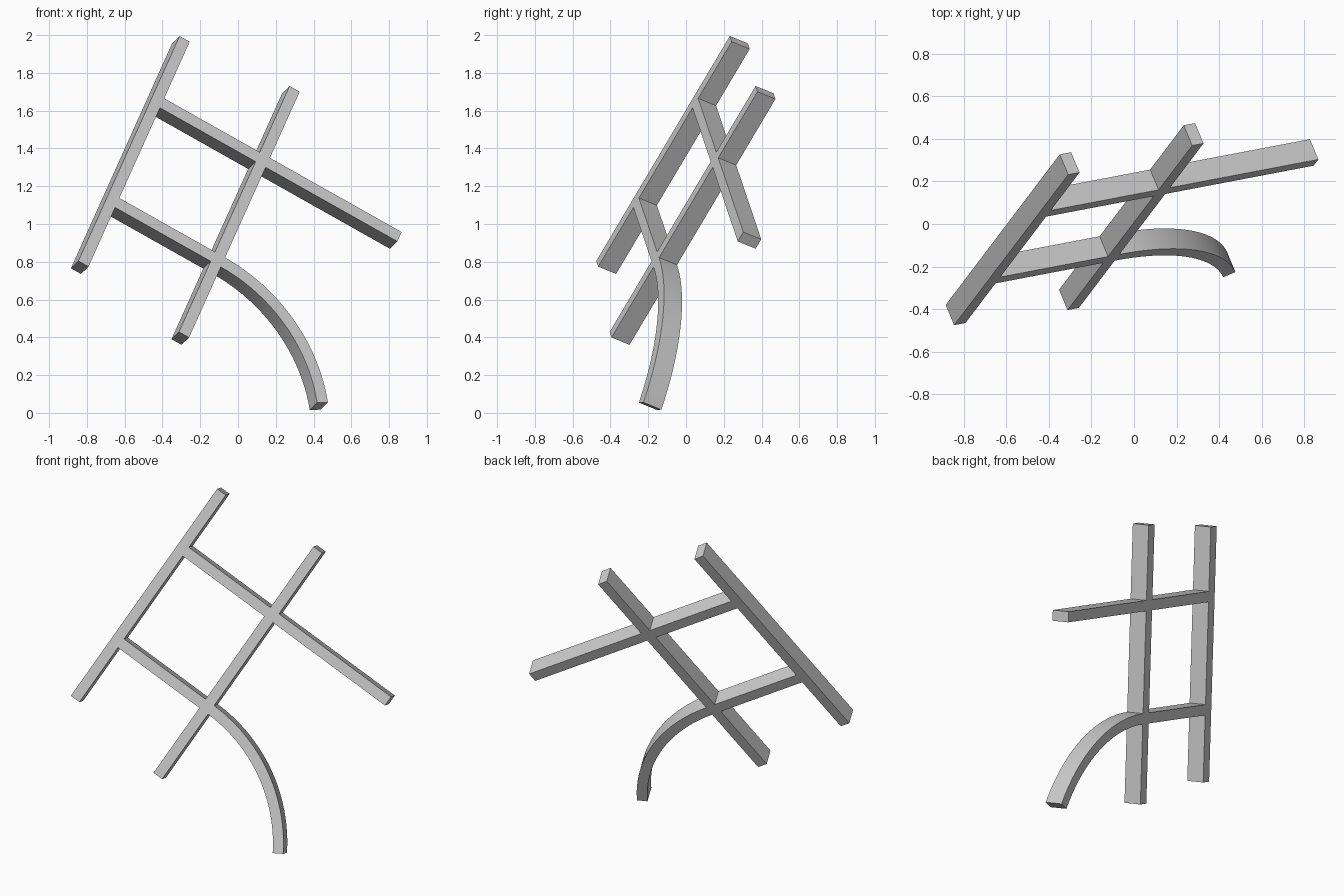
import bpy
import bmesh
from math import sin, cos, radians
from mathutils import Matrix, Vector

cube = bpy.data.objects.get("Cube")
if cube:
    bpy.data.objects.remove(cube)

WIDTH, DEPTH = 0.062, 0.11
HALF = WIDTH / 2

# Tilted frame: X runs along the rungs, Y up the rails, Z out of the front
along = Vector((0.36, 0.475, 0.80)).normalized()
across = Vector((0.859, 0.163, -0.485))
across = (across - along * across.dot(along)).normalized()
outward = across.cross(along)
frame = Matrix((across, along, outward)).transposed().to_4x4()
frame.translation = (-0.309, 0.232, 1.995)

grey = bpy.data.materials.new("plain_grey")
grey.use_nodes = True
colour = (0.6, 0.6, 0.6, 1)
grey.diffuse_color = colour
grey.node_tree.nodes["Principled BSDF"].inputs["Base Color"].default_value = colour


def bar(name, path):
    """Sweep the rectangular bar section along (x, y, heading) stations."""
    bm = bmesh.new()
    rings = []
    for x, y, heading in path:
        side = Vector((-sin(heading), cos(heading), 0)) * HALF
        mid = Vector((x, y, 0))
        back = Vector((0, 0, -DEPTH))
        rings.append([bm.verts.new(p) for p in
                      (mid - side, mid + side, mid + side + back, mid - side + back)])
    for a, b in zip(rings, rings[1:]):
        for i in range(4):
            j = (i + 1) % 4
            bm.faces.new((a[i], a[j], b[j], b[i]))
    bm.faces.new(rings[0])
    bm.faces.new(rings[-1])
    bmesh.ops.recalc_face_normals(bm, faces=bm.faces)
    mesh = bpy.data.meshes.new(name)
    bm.to_mesh(mesh)
    bm.free()
    mesh.materials.append(grey)
    obj = bpy.data.objects.new(name, mesh)
    obj.matrix_world = frame
    bpy.context.collection.objects.link(obj)
    bpy.ops.object.select_all(action='DESELECT')
    obj.select_set(True)
    bpy.context.view_layer.objects.active = obj
    bpy.ops.object.shade_smooth_by_angle(angle=radians(30))


def rail(name, x, low, high):
    bar(name, [(x, low, radians(90)), (x, high, radians(90))])


def rung(name, y, start, end):
    bar(name, [(start, y, 0), (end, y, 0)])


# Two long rails
right_x, left_x = HALF, 0.651 + HALF
rail("right_rail", right_x, -1.485, 0)
rail("left_rail", left_x, -1.56, 0.063)

# Rungs butt against the rails, the upper one running past
upper_y, lower_y = -0.405, -1.063
gap = (right_x + HALF, left_x - HALF)
rung("upper_rung", upper_y, *gap)
rung("lower_rung", lower_y, *gap)
rung("upper_rung_extension", upper_y, left_x + HALF, 1.524)

# Curved tail continuing the lower rung
RADIUS, SWEEP, STEPS = 0.943, radians(58), 24
tail = []
for i in range(STEPS + 1):
    a = SWEEP * i / STEPS
    tail.append((left_x + HALF + RADIUS * sin(a), lower_y - RADIUS * (1 - cos(a)), -a))
bar("curved_tail", tail)
